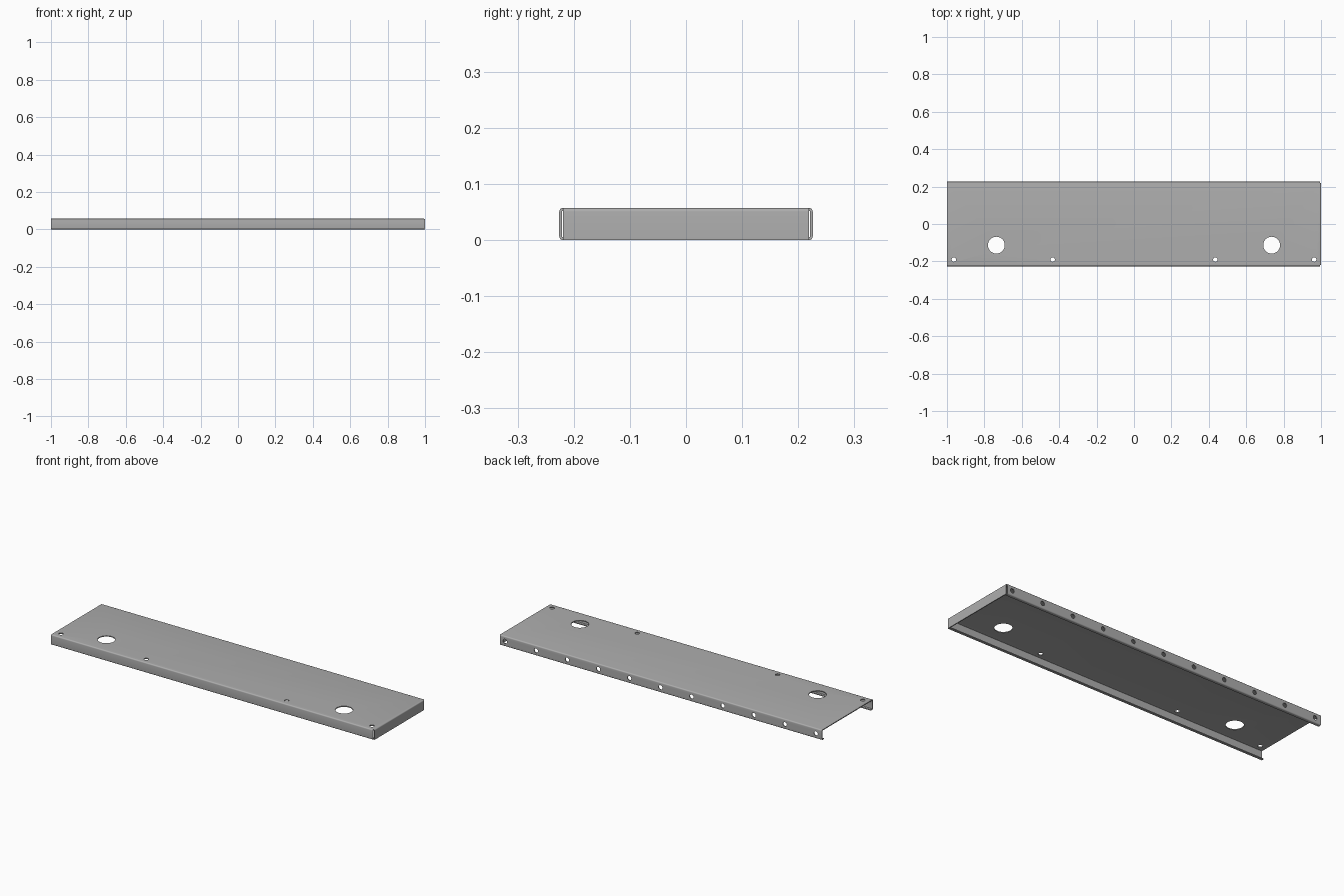
import bpy
import bmesh
import math
from mathutils import Matrix, Vector

cube = bpy.data.objects.get("Cube")
if cube:
    bpy.data.objects.remove(cube)

HALF_Y, HEIGHT, SHEET, BEND, LIP = 0.226, 0.057, 0.005, 0.0065, 0.018
END_X = 1 - BEND

steel = bpy.data.materials.new("grey_sheet_metal")
steel.use_nodes = True
grey = (0.42, 0.42, 0.42, 1)
steel.diffuse_color = grey
steel.node_tree.nodes["Principled BSDF"].inputs["Base Color"].default_value = grey


def fillet(corners, radius, steps=5):
    """Round the inner corners of an open path."""
    pts = [Vector(c) for c in corners]
    out = [pts[0]]
    for before, corner, after in zip(pts, pts[1:], pts[2:]):
        da, db = (before - corner).normalized(), (after - corner).normalized()
        centre = corner + (da + db) * radius
        for i in range(steps + 1):
            a = math.pi / 2 * i / steps
            out.append(centre - db * radius * math.cos(a) - da * radius * math.sin(a))
    return out + [pts[-1]]


def bent_sheet(name, outer, inner, place, sweep):
    """Sweep a folded sheet section; place maps its 2D points into space."""
    section = fillet(outer, BEND) + fillet(inner, BEND - SHEET)[::-1]
    bm = bmesh.new()
    face = bm.faces.new([bm.verts.new(place(p)) for p in section])
    grown = bmesh.ops.extrude_face_region(bm, geom=[face])["geom"]
    bmesh.ops.translate(bm, vec=sweep, verts=[v for v in grown if isinstance(v, bmesh.types.BMVert)])
    bmesh.ops.recalc_face_normals(bm, faces=bm.faces)
    return finish(name, bm)


def finish(name, bm):
    mesh = bpy.data.meshes.new(name)
    bm.to_mesh(mesh)
    bm.free()
    mesh.materials.append(steel)
    obj = bpy.data.objects.new(name, mesh)
    bpy.context.collection.objects.link(obj)
    return obj


def drill(bm, centre, radius, turn=0, sides=24):
    bmesh.ops.create_cone(bm, cap_ends=True, segments=sides, radius1=radius, radius2=radius, depth=0.03,
                          matrix=Matrix.Translation(centre) @ Matrix.Rotation(turn, 4, "X"))


# Panel with front and back flanges and small return lips
y, z, t = HALF_Y, HEIGHT, SHEET
outer = [(-y + LIP, 0), (-y, 0), (-y, z), (y, z), (y, 0), (y - LIP, 0)]
inner = [(-y + LIP, t), (-y + t, t), (-y + t, z - t), (y - t, z - t), (y - t, t), (y - LIP, t)]
panel = bent_sheet("folded_panel", outer, inner, lambda p: (-1, p.x, p.y), (1 + END_X, 0, 0))

# Closed flange at the left end
end = bent_sheet("end_flange", [(END_X - 0.001, z), (1, z), (1, 0)],
                 [(END_X - 0.001, z - t), (1 - t, z - t), (1 - t, 0)],
                 lambda p: (p.x, -y + BEND, p.y), (0, 2 * (y - BEND), 0))

# Holes: two large, four small in the top, a row in the back flange
bm = bmesh.new()
for side in (-1, 1):
    drill(bm, (side * 0.736, -0.113, z), 0.045, sides=40)
    for x in (0.435, 0.963):
        drill(bm, (side * x, -0.19, z), 0.012)
for i in range(11):
    drill(bm, (-0.963 + i * 0.1926, y, z / 2), 0.012, math.pi / 2)
cutter = finish("hole_cutter", bm)
cutter.hide_render = True

cut = panel.modifiers.new("holes", "BOOLEAN")
cut.operation = "DIFFERENCE"
cut.solver = "EXACT"
cut.object = cutter
bpy.context.view_layer.objects.active = panel
bpy.ops.object.modifier_apply(modifier=cut.name)
bpy.data.objects.remove(cutter)

# Smooth bends, crisp sheet edges
bpy.ops.object.select_all(action="DESELECT")
for obj in (panel, end):
    obj.select_set(True)
bpy.context.view_layer.objects.active = panel
bpy.ops.object.shade_smooth_by_angle(angle=math.radians(30))
